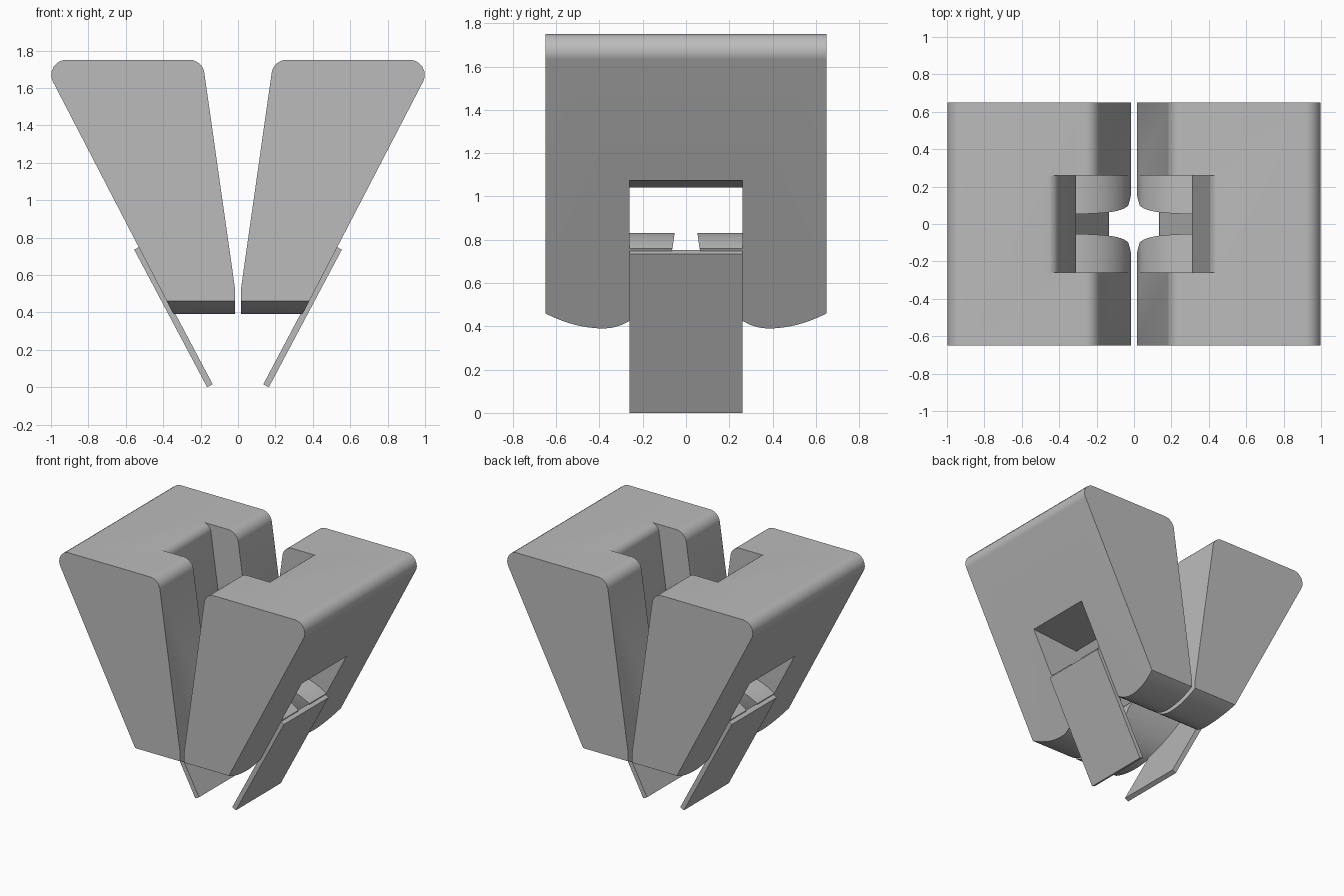
import bpy, bmesh, math
from mathutils import Vector

if "Cube" in bpy.data.objects:
    bpy.data.objects.remove(bpy.data.objects["Cube"])

grey = bpy.data.materials.new("plain grey")
grey.diffuse_color = (0.5, 0.5, 0.5, 1)
grey.use_nodes = True
grey.node_tree.nodes["Principled BSDF"].inputs["Base Color"].default_value = grey.diffuse_color


def rounded(points):
    """Points are (a, b) or (a, b, radius); a radius rounds that corner."""
    out, n = [], len(points)
    for i, p in enumerate(points):
        c = Vector(p[:2])
        if len(p) < 3:
            out.append(tuple(c))
            continue
        u = (Vector(points[i - 1][:2]) - c).normalized()
        v = (Vector(points[(i + 1) % n][:2]) - c).normalized()
        half = u.angle(v) / 2
        centre = c + (u + v).normalized() * (p[2] / math.sin(half))
        t = p[2] / math.tan(half)
        a, b = c + u * t - centre, c + v * t - centre
        steps = 10
        for k in range(steps + 1):
            d = a.lerp(b, k / steps).normalized() * p[2]
            out.append(tuple(centre + d))
    return out


def prism(name, profile, lo, hi, axis):
    """Extrude a profile along y (profile is x, z) or along x (profile is y, z)."""
    place = (lambda a, b, w: (a, w, b)) if axis == "y" else (lambda a, b, w: (w, a, b))
    bm = bmesh.new()
    near = [bm.verts.new(place(a, b, lo)) for a, b in profile]
    far = [bm.verts.new(place(a, b, hi)) for a, b in profile]
    bm.faces.new(near)
    bm.faces.new(far[::-1])
    n = len(profile)
    for i in range(n):
        j = (i + 1) % n
        bm.faces.new((near[j], near[i], far[i], far[j]))
    bmesh.ops.recalc_face_normals(bm, faces=bm.faces[:])
    mesh = bpy.data.meshes.new(name)
    bm.to_mesh(mesh)
    bm.free()
    mesh.materials.append(grey)
    ob = bpy.data.objects.new(name, mesh)
    bpy.context.collection.objects.link(ob)
    return ob


def carve(ob, cutters):
    for c in cutters:
        m = ob.modifiers.new("cut", "BOOLEAN")
        m.operation, m.solver, m.object = "DIFFERENCE", "EXACT", c
    dg = bpy.context.evaluated_depsgraph_get()
    mesh = bpy.data.meshes.new_from_object(ob.evaluated_get(dg))
    ob.modifiers.clear()
    ob.data = mesh
    for c in cutters:
        bpy.data.objects.remove(c)


def finish(ob):
    bpy.ops.object.select_all(action="DESELECT")
    ob.select_set(True)
    bpy.context.view_layer.objects.active = ob
    bpy.ops.object.shade_smooth_by_angle(angle=math.radians(30))
    m = ob.modifiers.new("mirror", "MIRROR")
    m.use_axis = (True, False, False)
    m.use_mirror_merge = False


# Wedge-shaped jaw, right half
jaw = prism("jaw", rounded([
    (0.015, 0.3), (0.298, 0.3), (1.05, 1.75, 0.08), (0.19, 1.75, 0.08), (0.015, 0.52)]),
    -0.65, 0.65, "y")

# Slot down the inner side, opening into the window on the outer side
floor = [(0.36 + 0.345 * math.cos(a), 0.55 + 0.28 * math.sin(a))
         for a in [math.pi * (0.5 + 0.5 * k / 16) for k in range(17)]]
sill = [(0.36 + 0.24 * k / 6, 0.83 - 0.115 * (k / 6) ** 1.6) for k in range(6, 0, -1)]
slot = prism("slot_cutter", rounded([
    (-0.2, 1.95), (0.7, 1.95), (0.7, 1.751), (0.41, 1.751, 0.06), (0.31, 1.04),
    (0.9, 1.092), (0.9, 0.7)] + sill + floor + [(-0.2, 0.55)]), -0.26, 0.26, "y")

# Rounded lobes underneath, with a narrow gap between them
outer = [(0.38 + 0.32 * k / 10, 0.39 + 0.07 * (0.32 * k / 10 / 0.27) ** 2) for k in range(10, 0, -1)]
inner = [(0.38 - 0.33 * math.sin(a), 0.90 - 0.51 * math.cos(a))
         for a in [math.pi / 2 * k / 18 for k in range(19)]]
side = outer + inner
lobes = prism("lobe_cutter", [(-0.7, 0.1), (0.7, 0.1)] + side + [(-y, z) for y, z in side[::-1]],
              -0.3, 1.3, "x")
carve(jaw, [slot, lobes])
finish(jaw)

# Thin sloping plate on the outer side
plate = prism("plate", [(0.135, 0.015), (0.165, 0.0), (0.555, 0.735), (0.525, 0.752)],
              -0.26, 0.26, "y")
finish(plate)
